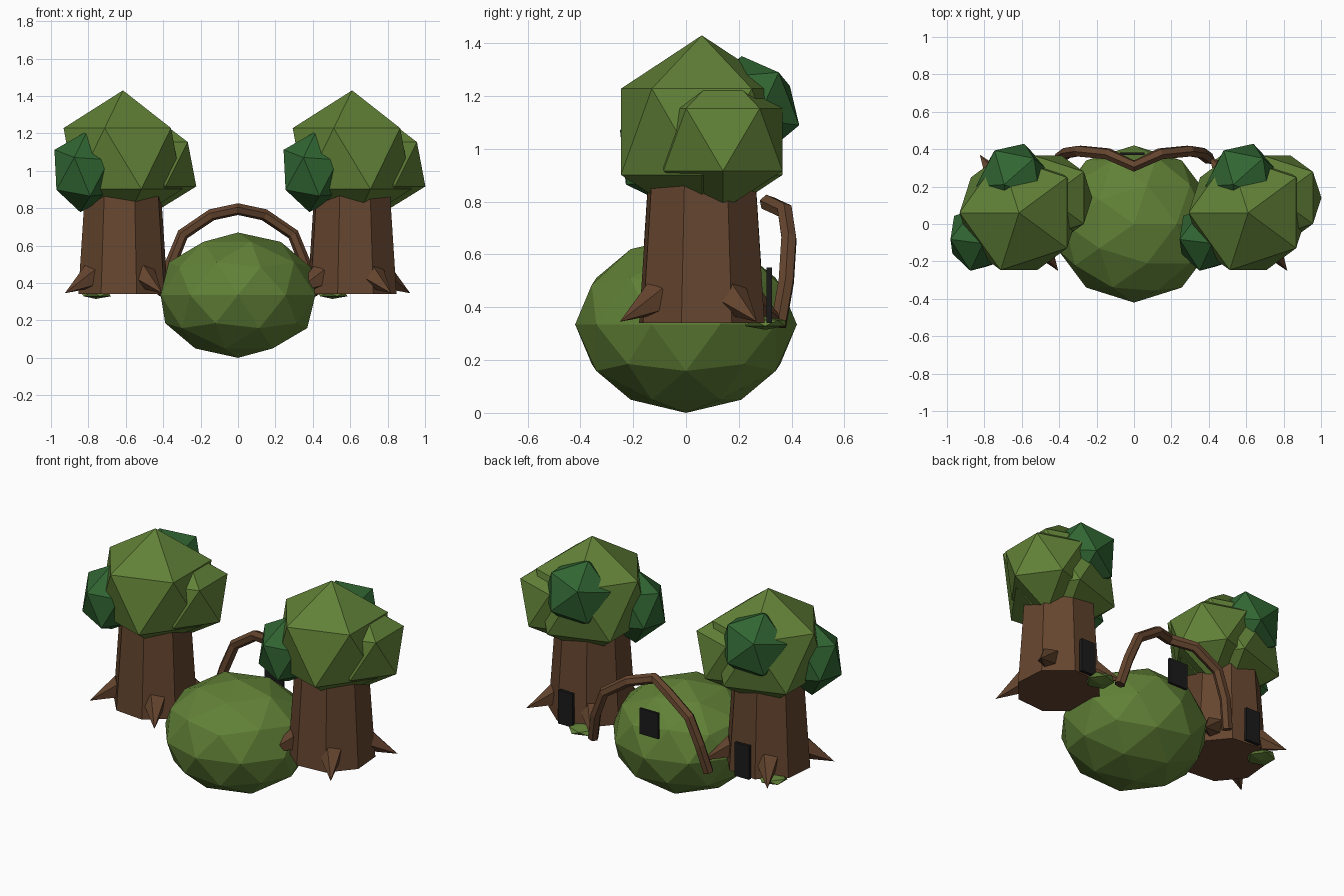
import bpy, bmesh, math
from mathutils import Vector, Matrix

if "Cube" in bpy.data.objects:
    bpy.data.objects.remove(bpy.data.objects["Cube"], do_unlink=True)


def material(name, rgb):
    m = bpy.data.materials.new(name)
    m.use_nodes = True
    m.diffuse_color = (*rgb, 1)
    m.node_tree.nodes["Principled BSDF"].inputs["Base Color"].default_value = (*rgb, 1)
    return m


LEAF = material("leaf_green", (0.12, 0.22, 0.038))
DARK_LEAF = material("dark_leaf_green", (0.03, 0.13, 0.032))
BARK = material("bark_brown", (0.13, 0.06, 0.028))
BLACK = material("door_black", (0.011, 0.011, 0.011))


def finish(bm, name, mat, matrix):
    bm.transform(matrix)
    mesh = bpy.data.meshes.new(name)
    bm.to_mesh(mesh)
    bm.free()
    mesh.materials.append(mat)
    obj = bpy.data.objects.new(name, mesh)
    bpy.context.collection.objects.link(obj)
    return obj


def ball(name, mat, centre, size, subdivisions=1, axis=(0, 0, 1), spin=180):
    bm = bmesh.new()
    bmesh.ops.create_icosphere(bm, subdivisions=subdivisions, radius=1)
    turn = Vector(axis).to_track_quat('Z', 'Y').to_matrix().to_4x4()
    if axis == (0, 0, 1):
        turn = Matrix.Rotation(math.radians(spin), 4, 'Z')
    scale = Matrix.Diagonal((*size, 1))
    return finish(bm, name, mat, Matrix.Translation(centre) @ scale @ turn)


def cone(name, mat, start, end, r1, r2, sides, spin=0):
    start, end = Vector(start), Vector(end)
    axis = end - start
    bm = bmesh.new()
    bmesh.ops.create_cone(bm, cap_ends=True, segments=sides, radius1=r1, radius2=r2,
                          depth=axis.length)
    turn = Matrix.Rotation(math.radians(spin), 4, 'Z')
    if abs(axis.x) + abs(axis.y) > 0.001:
        turn = axis.to_track_quat('Z', 'Y').to_matrix().to_4x4() @ turn
    return finish(bm, name, mat, Matrix.Translation((start + end) / 2) @ turn)


def plate(name, centre, size):
    bm = bmesh.new()
    bmesh.ops.create_cube(bm, size=1)
    return finish(bm, name, BLACK, Matrix.Translation(centre) @ Matrix.Diagonal((*size, 1)))


# Central bush with its door
ball("bush", LEAF, (0, 0, 0.335), (0.435, 0.42, 0.335), subdivisions=2, spin=0)
plate("bush_door", (-0.01, 0.376, 0.54), (0.13, 0.015, 0.16))

# Two trees
for side, tx, trunk_spin in (("right", -0.615, 17), ("left", 0.61, 27)):
    ty = 0.06
    # Trunk and door
    cone(side + "_trunk", BARK, (tx, ty, 0.34), (tx, ty, 1.0), 0.25, 0.205, 8, trunk_spin)
    plate(side + "_trunk_door", (tx, 0.315, 0.445), (0.1, 0.02, 0.21))

    # Thorn-shaped roots
    for i in range(4):
        a = math.radians(34 + 90 * i)
        out = Vector((math.cos(a), math.sin(a), 0))
        foot = Vector((tx, ty, 0))
        cone(f"{side}_root_{i + 1}", BARK, foot + out * 0.2 + Vector((0, 0, 0.435)),
             foot + out * 0.375 + Vector((0, 0, 0.345)), 0.07, 0, 5, 18)

    # Foliage
    ball(side + "_canopy", LEAF, (tx, ty, 1.065), (0.355, 0.36, 0.365))
    ball(side + "_side_foliage", LEAF, (tx + 0.155, 0.14, 1.035), (0.265, 0.265, 0.265))
    ball(side + "_front_foliage", DARK_LEAF, (tx - 0.21, -0.075, 0.995),
         (0.185, 0.195, 0.22), axis=(0.1, -0.15, 1))
    ball(side + "_back_foliage", DARK_LEAF, (tx - 0.025, 0.235, 1.15),
         (0.21, 0.21, 0.21), axis=(-0.5, 0.75, 0.42))

# Moss tufts at the tree feet
for name, spot in (("right_moss", (-0.76, 0.22, 0.34)), ("left_moss", (0.505, 0.3, 0.34))):
    ball(name, LEAF, spot, (0.09, 0.09, 0.025))

# Branch arch, two mirrored halves meeting in the middle
HALF = [(0.4, 0.35, 0.33), (0.36, 0.38, 0.5), (0.295, 0.39, 0.66),
        (0.14, 0.375, 0.765), (0, 0.31, 0.795)]
path = [(-x, y, z) for x, y, z in HALF] + HALF[-2::-1]
curve = bpy.data.curves.new("branch_arch", 'CURVE')
curve.dimensions = '3D'
curve.bevel_depth = 0.032
curve.bevel_resolution = 1
curve.use_fill_caps = True
spline = curve.splines.new('POLY')
spline.points.add(len(path) - 1)
for point, co in zip(spline.points, path):
    point.co = (*co, 1)
spline.use_smooth = False
curve.materials.append(BARK)
bpy.context.collection.objects.link(bpy.data.objects.new("branch_arch", curve))
